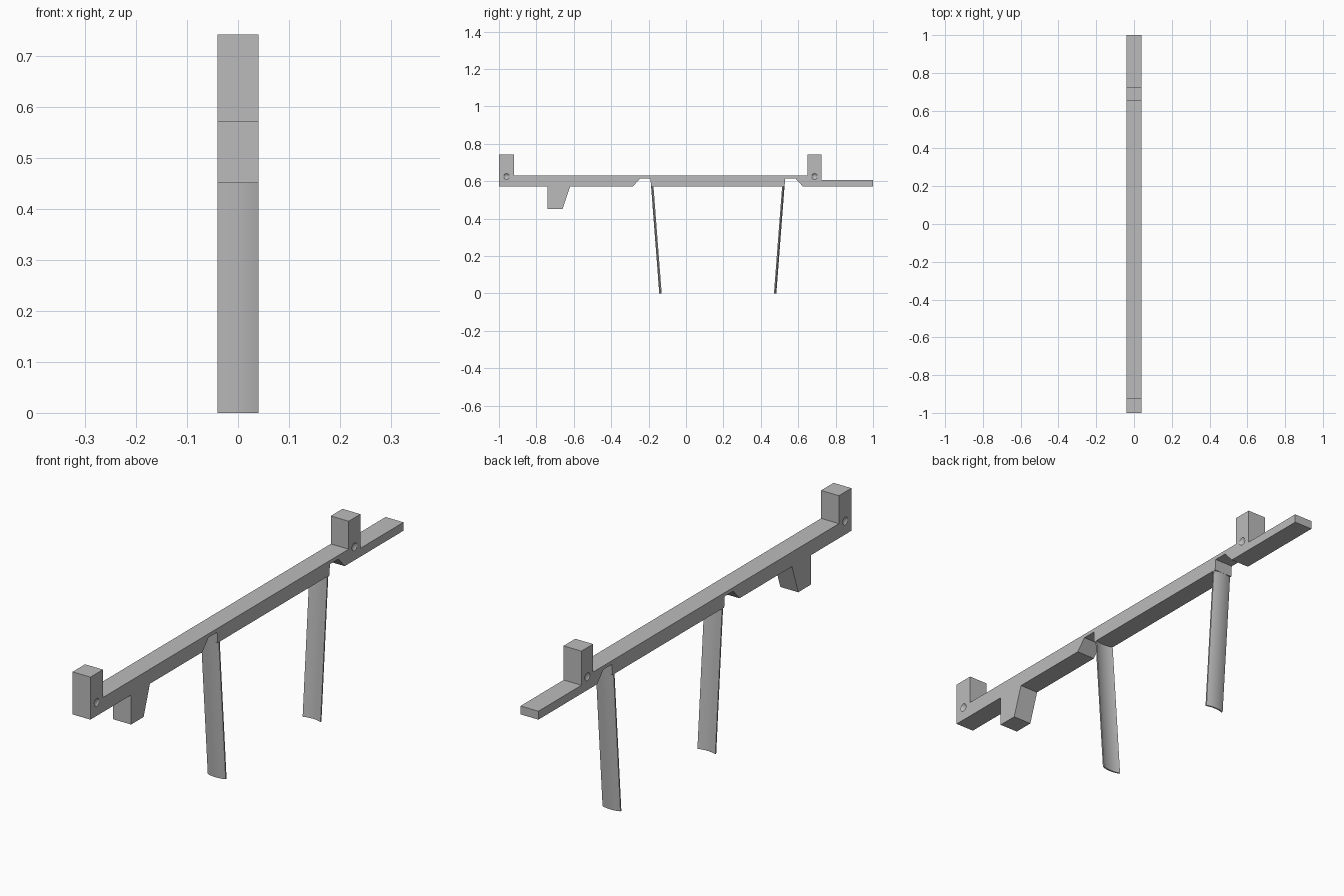
import bpy, bmesh, math
from mathutils import Matrix

default = bpy.data.objects.get("Cube")
if default:
    bpy.data.objects.remove(default, do_unlink=True)

HALF_WIDTH = 0.04

grey = bpy.data.materials.new("plain_grey")
grey.use_nodes = True
colour = (0.5, 0.5, 0.5, 1)
grey.diffuse_color = colour
grey.node_tree.nodes["Principled BSDF"].inputs["Base Color"].default_value = colour


def make_object(name, bm):
    bmesh.ops.recalc_face_normals(bm, faces=bm.faces[:])
    mesh = bpy.data.meshes.new(name)
    bm.to_mesh(mesh)
    bm.free()
    mesh.materials.append(grey)
    obj = bpy.data.objects.new(name, mesh)
    bpy.context.collection.objects.link(obj)
    return obj


# Beam: one side profile (y, z) extruded across its width
BOTTOM, NOTCH, DECK, TOP = 0.571, 0.615, 0.63, 0.743
profile = [
    (-1, BOTTOM), (-0.74, BOTTOM), (-0.74, 0.452), (-0.66, 0.452), (-0.62, BOTTOM),
    (-0.285, BOTTOM), (-0.245, NOTCH), (-0.19, NOTCH), (-0.187, BOTTOM),
    (0.527, BOTTOM), (0.53, NOTCH), (0.585, NOTCH), (0.625, BOTTOM),
    (1, BOTTOM), (1, 0.605), (0.725, 0.605), (0.725, TOP), (0.65, TOP),
    (0.65, DECK), (-0.92, DECK), (-0.92, TOP), (-1, TOP),
]
bm = bmesh.new()
face = bm.faces.new([bm.verts.new((-HALF_WIDTH, y, z)) for y, z in profile])
extruded = bmesh.ops.extrude_face_region(bm, geom=[face])
bmesh.ops.translate(bm, vec=(2 * HALF_WIDTH, 0, 0),
                    verts=[v for v in extruded["geom"] if isinstance(v, bmesh.types.BMVert)])
beam = make_object("beam", bm)

# Shallow round dimples on both sides of the end blocks
bm = bmesh.new()
for y in (-0.96, 0.687):
    for side in (-1, 1):
        place = Matrix.Translation((side * (HALF_WIDTH + 0.015), y, 0.625))
        bmesh.ops.create_uvsphere(bm, u_segments=16, v_segments=12, radius=0.022, matrix=place)
cutter = make_object("dimple_cutter", bm)
cutter.hide_render = True
cut = beam.modifiers.new("dimples", "BOOLEAN")
cut.object = cutter
cut.solver = "EXACT"
bpy.context.view_layer.objects.active = beam
bpy.ops.object.modifier_apply(modifier=cut.name)
bpy.data.objects.remove(cutter, do_unlink=True)


# Legs: thin strips bowed outward, leaning in towards the ground
def make_leg(name, top_y, foot_y, outward):
    bow, thickness, steps = 0.007, 0.006, 12
    bm = bmesh.new()
    rings = []
    for z, y in ((0, foot_y), (NOTCH, top_y)):
        ring = []
        for layer, order in ((0, 1), (thickness, -1)):
            for i in range(steps + 1)[::order]:
                t = 2 * i / steps - 1
                depth = layer + bow * t * t
                ring.append(bm.verts.new((HALF_WIDTH * t, y - outward * depth, z)))
        rings.append(ring)
    low, high = rings
    bm.faces.new(low)
    bm.faces.new(high)
    count = len(low)
    for i in range(count):
        j = (i + 1) % count
        bm.faces.new((low[i], low[j], high[j], high[i]))
    leg = make_object(name, bm)
    bpy.ops.object.select_all(action="DESELECT")
    leg.select_set(True)
    bpy.context.view_layer.objects.active = leg
    bpy.ops.object.shade_smooth_by_angle(angle=math.radians(30))


make_leg("front_leg", -0.19, -0.143, -1)
make_leg("back_leg", 0.53, 0.483, 1)
